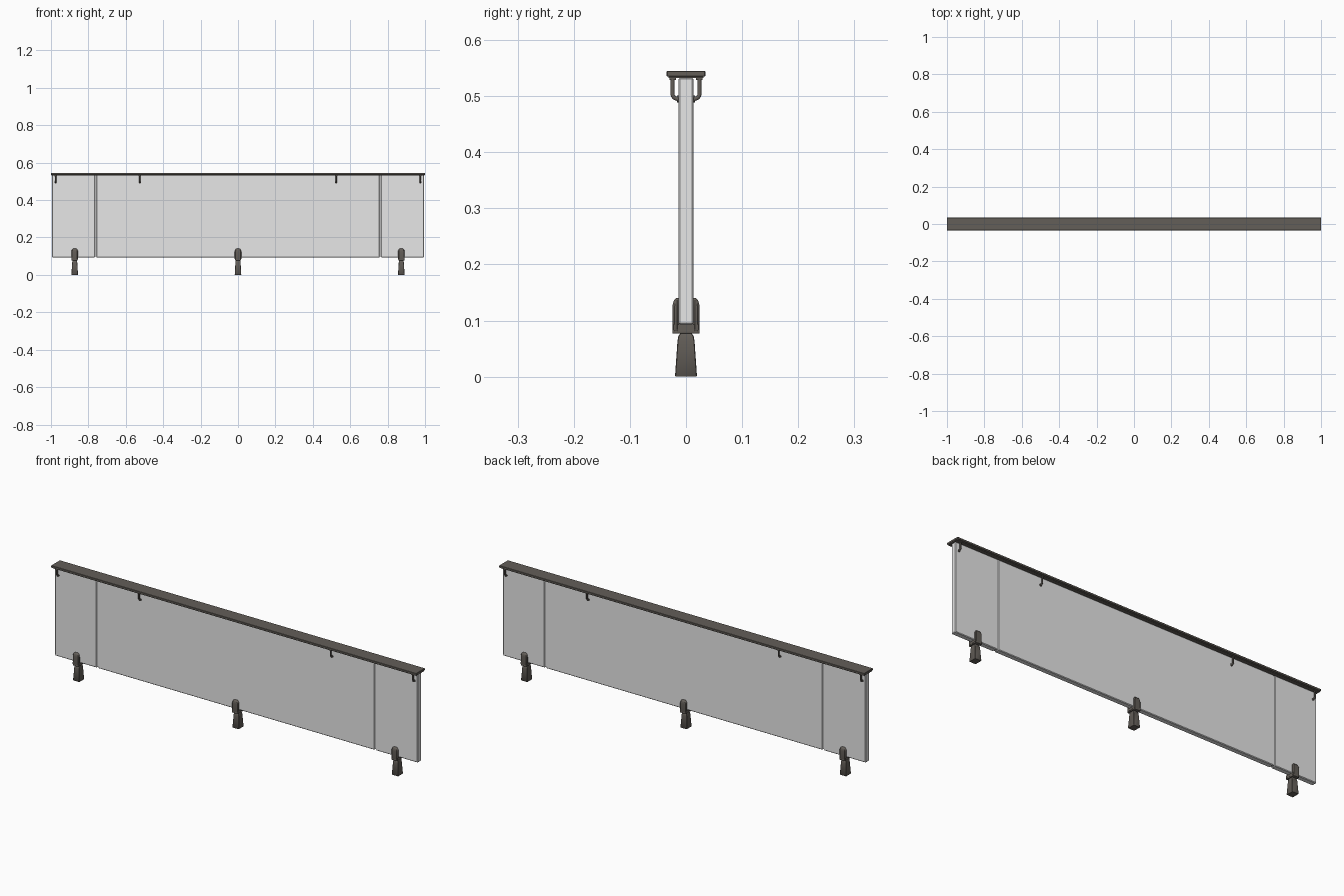
import bpy, bmesh, math
from mathutils import Vector

if "Cube" in bpy.data.objects:
    bpy.data.objects.remove(bpy.data.objects["Cube"])


def material(name, rgba):
    m = bpy.data.materials.new(name)
    m.diffuse_color = rgba
    m.use_nodes = True
    m.node_tree.nodes["Principled BSDF"].inputs["Base Color"].default_value = m.diffuse_color
    return m


metal = material("dark_bronze_metal", (0.125, 0.112, 0.098, 1.0))
glass = material("clear_glass", (0.92, 0.92, 0.92, 0.4))


def finish(name, bm, mat, smooth=None):
    bmesh.ops.recalc_face_normals(bm, faces=bm.faces)
    me = bpy.data.meshes.new(name)
    bm.to_mesh(me)
    bm.free()
    me.materials.append(mat)
    if smooth:
        me.shade_smooth()
        me.set_sharp_from_angle(angle=math.radians(smooth))
    ob = bpy.data.objects.new(name, me)
    bpy.context.collection.objects.link(ob)
    return ob


def box(name, x, y, z, mat, bevel=0.0, segs=1):
    bm = bmesh.new()
    bmesh.ops.create_cube(bm, size=1)
    for v in bm.verts:
        v.co = [a + (b - a) * (c + 0.5) for (a, b), c in zip((x, y, z), v.co)]
    if bevel:
        bmesh.ops.bevel(bm, geom=bm.edges[:], offset=bevel, segments=segs,
                        profile=0.5, affect='EDGES')
    return finish(name, bm, mat, 40 if segs > 1 else None)


def skin(bm, rings):
    """Join closed rings of points into a capped solid."""
    vr = [[bm.verts.new(p) for p in r] for r in rings]
    n = len(vr[0])
    for a, b in zip(vr, vr[1:]):
        for i in range(n):
            j = (i + 1) % n
            bm.faces.new((a[i], a[j], b[j], b[i]))
    bm.faces.new(vr[0])
    bm.faces.new(vr[-1])


def loft(name, cx, sections, mat, chamfer):
    """Stack of chamfered rectangles: (z, half width in x, y0, y1)."""
    bm = bmesh.new()
    rings = []
    for z, h, y0, y1 in sections:
        c = min(chamfer, h * 0.6, abs(y1 - y0) * 0.4)
        s = c if y1 > y0 else -c
        rings.append([(cx + a, b, z) for a, b in (
            (-h + c, y0), (h - c, y0), (h, y0 + s), (h, y1 - s),
            (h - c, y1), (-h + c, y1), (-h, y1 - s), (-h, y0 + s))])
    skin(bm, rings)
    return finish(name, bm, mat, 40)


def rod(name, pts, r, mat, n=10):
    """Round bar following a path that lies in a yz plane."""
    bm = bmesh.new()
    pts = [Vector(p) for p in pts]
    rings = []
    for i, p in enumerate(pts):
        t = (pts[min(i + 1, len(pts) - 1)] - pts[max(i - 1, 0)]).normalized()
        u = Vector((1, 0, 0))
        w = t.cross(u)
        rings.append([p + r * (math.cos(k * math.tau / n) * u + math.sin(k * math.tau / n) * w)
                      for k in range(n)])
    skin(bm, rings)
    return finish(name, bm, mat, 50)


# Top rail with a thin lip underneath
box("top_rail", (-1, 1), (-0.0345, 0.0345), (0.535, 0.545), metal, 0.0012)
box("rail_lip", (-0.998, 0.998), (-0.031, 0.031), (0.532, 0.536), metal)

# Three glass panels with bevelled edges, and recessed strips filling the joints
for name, x0, x1 in (("left_panel", -0.994, -0.765), ("middle_panel", -0.757, 0.757),
                     ("right_panel", 0.765, 0.994)):
    box(name, (x0, x1), (-0.0133, 0.0133), (0.093, 0.533), glass, 0.003)
for name, s in (("left_joint_strip", -1), ("right_joint_strip", 1)):
    box(name, sorted((0.7572 * s, 0.7648 * s)), (-0.0095, 0.0095), (0.097, 0.532), glass)

# Feet with glass clamps
for tag, cx in (("left", -0.873), ("middle", 0.0), ("right", 0.873)):
    loft(tag + "_foot", cx, [(z, hx, -hy, hy) for z, hx, hy in (
        (0.0, 0.0165, 0.0185), (0.002, 0.0175, 0.0195), (0.062, 0.0140, 0.0153),
        (0.071, 0.0130, 0.0140), (0.077, 0.0105, 0.0105))], metal, 0.0012)
    box(tag + "_clamp_collar", (cx - 0.016, cx + 0.016), (-0.0245, 0.0245),
        (0.0765, 0.084), metal, 0.002, 2)
    box(tag + "_clamp_seat", (cx - 0.017, cx + 0.017), (-0.0225, 0.0225),
        (0.082, 0.0925), metal)
    for side, s in (("front", -1), ("back", 1)):
        # Arm rounds off at the top, both across and toward the glass
        arm = [(0.081, 0.0165, 0.012 * s, 0.0235 * s), (0.084, 0.0175, 0.012 * s, 0.0242 * s)]
        for k in range(8):
            a = math.radians(k * 11.5)
            arm.append((0.123 + 0.0175 * math.sin(a), 0.0055 + 0.012 * math.cos(a),
                        0.012 * s, (0.0150 + 0.0092 * math.cos(a)) * s))
        loft(f"{tag}_{side}_clamp_arm", cx, arm, metal, 0.004)

# Hooked brackets joining the rail to the glass
for i, cx in enumerate((-0.975, -0.525, 0.525, 0.975), 1):
    for side, s in (("front", -1), ("back", 1)):
        path = [(cx, 0.024 * s, 0.534), (cx, 0.024 * s, 0.504)]
        for k in range(1, 7):
            a = math.radians(15 * k)
            path.append((cx, (0.015 + 0.009 * math.cos(a)) * s, 0.504 - 0.009 * math.sin(a)))
        path.append((cx, 0.012 * s, 0.495))
        rod(f"bracket_{i}_{side}_hook", path, 0.0038, metal)
        rod(f"bracket_{i}_{side}_pad", [(cx, 0.012 * s, 0.495), (cx, 0.0158 * s, 0.495)],
            0.0062, metal, 14)
        box(f"bracket_{i}_{side}_plate", (cx - 0.006, cx + 0.006),
            sorted((0.018 * s, 0.029 * s)), (0.529, 0.533), metal)
